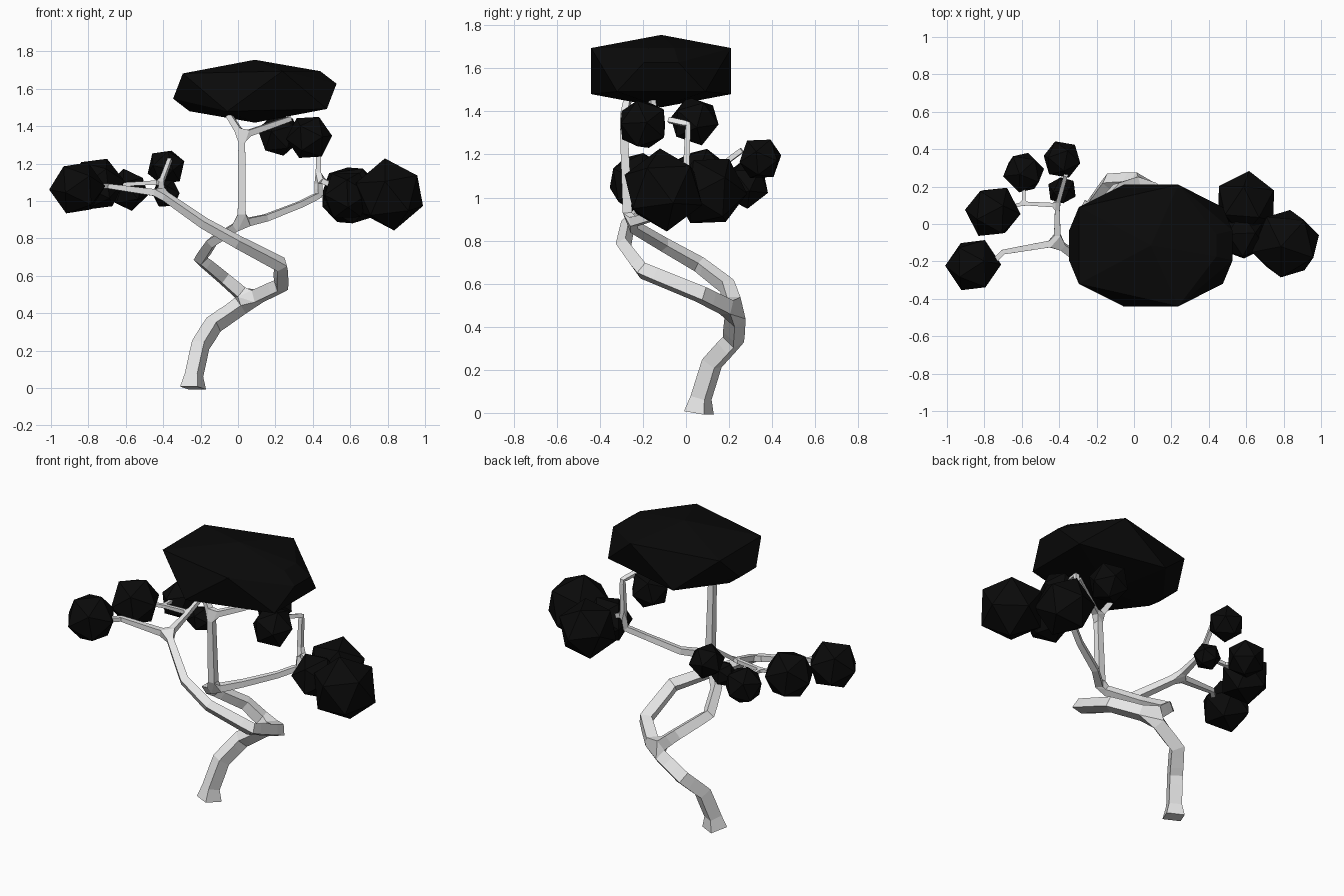
import bpy
import bmesh
import random
from mathutils import Euler, Vector

random.seed(4)

default_cube = bpy.data.objects.get("Cube")
if default_cube:
    bpy.data.objects.remove(default_cube, do_unlink=True)


def make_material(name, colour):
    material = bpy.data.materials.new(name)
    material.use_nodes = True
    material.diffuse_color = colour
    shader = next(n for n in material.node_tree.nodes if n.type == "BSDF_PRINCIPLED")
    shader.inputs["Base Color"].default_value = colour
    shader.inputs["Roughness"].default_value = 0.8
    return material


bark = make_material("pale bark", (0.8, 0.8, 0.8, 1))
leaves = make_material("black foliage", (0.003, 0.003, 0.003, 1))


def object_from_bmesh(name, bm, material):
    mesh = bpy.data.meshes.new(name)
    bm.to_mesh(mesh)
    bm.free()
    mesh.materials.append(material)
    obj = bpy.data.objects.new(name, mesh)
    bpy.context.scene.collection.objects.link(obj)
    return obj


# Skeleton of the tree: each limb continues from the last joint of its parent
joints, thickness, links, tips = [], [], [], {}


def limb(name, parent, *points):
    previous = tips.get(parent)
    for x, y, z, radius in points:
        joints.append((x, y, z))
        thickness.append(radius)
        current = len(joints) - 1
        if previous is not None:
            links.append((previous, current))
        previous = current
    tips[name] = previous


# Trunk up to the first fork
limb("trunk", None, (-0.24, 0.06, 0, 0.052), (-0.235, 0.07, 0.07, 0.037),
     (-0.2, 0.12, 0.23, 0.037), (-0.13, 0.22, 0.34, 0.037), (0.06, 0.23, 0.47, 0.034))

# Long front limb, sweeping across to the right-hand side of the tree
limb("front_limb", "trunk", (0.23, 0.07, 0.55, 0.032), (0.23, -0.2, 0.66, 0.03),
     (0, -0.29, 0.78, 0.026), (-0.18, -0.27, 0.88, 0.023), (-0.41, -0.1, 1.04, 0.019))
limb("low_twig", "front_limb", (-0.7, -0.15, 1.08, 0.013), (-0.74, -0.19, 1.08, 0.013))
limb("back_twig", "front_limb", (-0.41, 0.1, 1.1, 0.012))
limb("side_twig", "back_twig", (-0.59, 0.11, 1.09, 0.01))
limb("side_twig_end", "side_twig", (-0.66, 0.09, 1.09, 0.009))
limb("side_twig_fork", "side_twig", (-0.59, 0.19, 1.09, 0.009))
limb("rising_twig", "back_twig", (-0.365, 0.26, 1.22, 0.011))

# Back limb, curling round to the upright stem
limb("back_limb", "trunk", (-0.08, 0.19, 0.59, 0.03), (-0.2, 0.06, 0.69, 0.027),
     (-0.14, -0.1, 0.78, 0.024), (0.02, -0.27, 0.88, 0.022))
limb("stem", "back_limb", (0.02, -0.29, 1.35, 0.018))
limb("stem_left", "stem", (-0.05, -0.27, 1.46, 0.015))
limb("stem_right", "stem", (0.28, -0.15, 1.44, 0.013))
limb("side_limb", "back_limb", (0.15, -0.16, 0.91, 0.018), (0.33, -0.08, 0.98, 0.016),
     (0.43, -0.02, 1.03, 0.016), (0.43, 0, 1.12, 0.015))
limb("side_limb_top", "side_limb", (0.43, 0.01, 1.34, 0.012), (0.4, -0.08, 1.36, 0.012))
limb("side_limb_end", "side_limb", (0.53, -0.04, 1.07, 0.012))

bm = bmesh.new()
verts = [bm.verts.new(joint) for joint in joints]
for start, end in links:
    bm.edges.new((verts[start], verts[end]))
tree = object_from_bmesh("trunk_and_branches", bm, bark)
skin = tree.modifiers.new("square bark", "SKIN")
skin.branch_smoothing = 0
for item, radius in zip(tree.data.skin_vertices[0].data, thickness):
    item.radius = (radius, radius)
tree.data.skin_vertices[0].data[0].use_root = True


# Small leaf clusters: faceted balls, each turned differently
def leaf_ball(name, x, y, z, radius):
    bm = bmesh.new()
    bmesh.ops.create_icosphere(bm, subdivisions=1, radius=radius)
    turn = Euler([random.uniform(-1, 1) for _ in range(3)]).to_matrix()
    bmesh.ops.rotate(bm, matrix=turn, verts=bm.verts)
    ball = object_from_bmesh(name, bm, leaves)
    ball.location = (x, y, z)


leaf_ball("leaves_right_low", -0.86, -0.22, 1.07, 0.15)
leaf_ball("leaves_right_side", -0.755, 0.065, 1.09, 0.15)
leaf_ball("leaves_right_back", -0.59, 0.275, 1.06, 0.115)
leaf_ball("leaves_right_top", -0.385, 0.345, 1.18, 0.105)
leaf_ball("leaves_right_small", -0.385, 0.18, 1.04, 0.08)
leaf_ball("leaves_left_outer", 0.81, -0.105, 1.035, 0.195)
leaf_ball("leaves_left_back", 0.6, 0.11, 1.03, 0.175)
leaf_ball("leaves_left_inner", 0.58, -0.06, 1.03, 0.14)
leaf_ball("leaves_left_top", 0.38, -0.2, 1.34, 0.125)
leaf_ball("leaves_left_under_crown", 0.22, 0.04, 1.355, 0.12)

# Broad flattened crown: a hull mirrored across y and through its centre
corners = [(0, 0, 0.168), (-0.385, 0.205, 0.095), (0.147, 0.325, 0.107),
           (0.35, 0.06, 0.107), (0.437, 0.08, 0.04)]
bm = bmesh.new()
for x, y, z in corners:
    for side in ((1, -1) if y else (1,)):
        for flip in (1, -1):
            bm.verts.new(Vector((x, y * side, z)) * flip)
bmesh.ops.convex_hull(bm, input=bm.verts)
bmesh.ops.recalc_face_normals(bm, faces=bm.faces)
crown = object_from_bmesh("leaf_crown", bm, leaves)
crown.location = (0.09, -0.115, 1.587)
